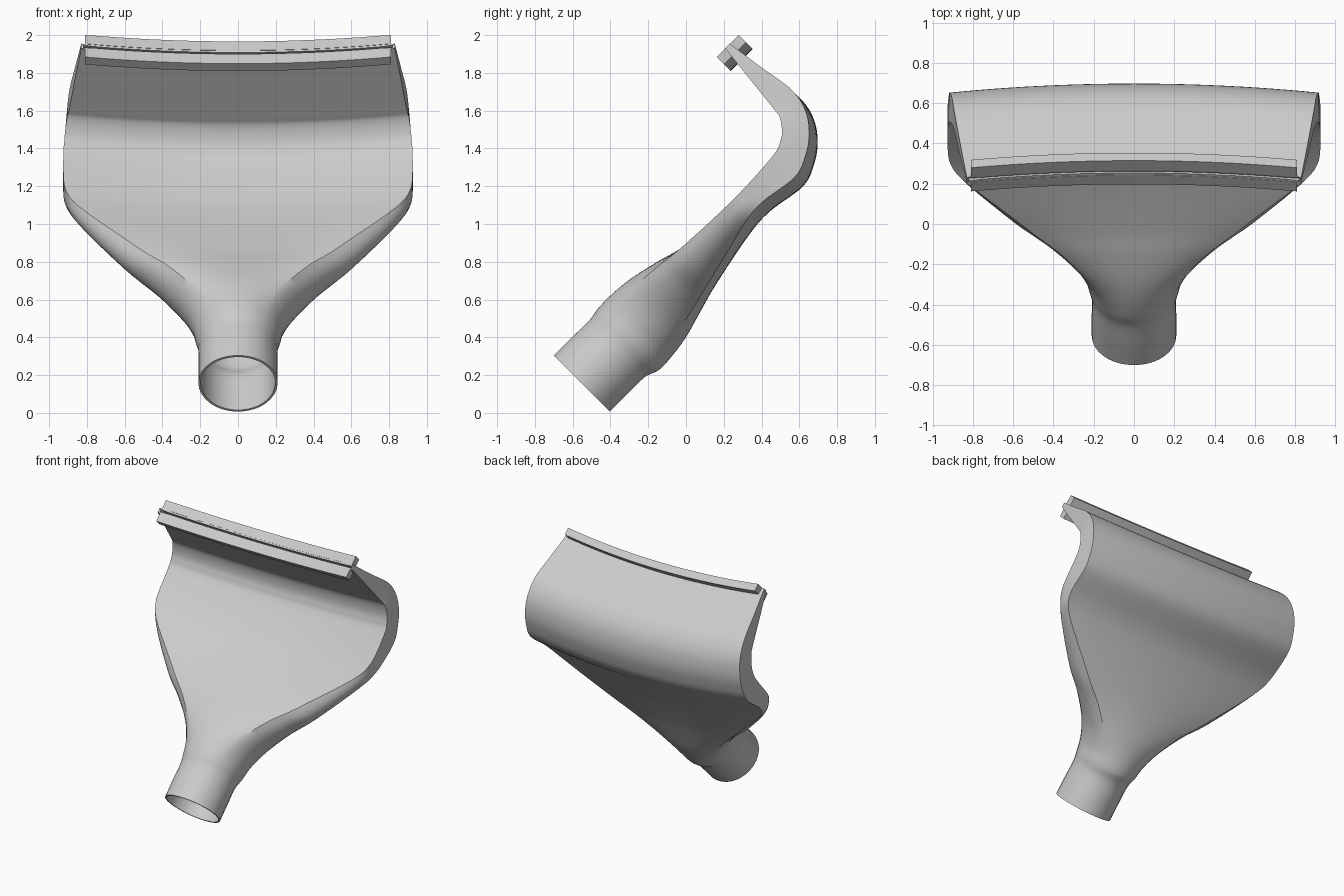
import bpy, bmesh, math
from mathutils import Vector

cube = bpy.data.objects.get("Cube")
if cube:
    bpy.data.objects.remove(cube)

grey = bpy.data.materials.new("light_grey")
grey.use_nodes = True
grey.diffuse_color = (0.6, 0.6, 0.6, 1)
grey.node_tree.nodes["Principled BSDF"].inputs["Base Color"].default_value = (0.6, 0.6, 0.6, 1)

R = math.sqrt(0.5)
BOW = 0.076      # forward bow of the wide parts


def place(x, u, v):
    """Tilted frame: u runs up the body at 45 degrees, v is its front normal."""
    v += BOW * x * x
    return Vector((x, (u - v) * R, (u + v) * R))


def finish(name, bm):
    bmesh.ops.recalc_face_normals(bm, faces=bm.faces)
    mesh = bpy.data.meshes.new(name)
    bm.to_mesh(mesh)
    bm.free()
    mesh.materials.append(grey)
    obj = bpy.data.objects.new(name, mesh)
    bpy.context.collection.objects.link(obj)
    bpy.ops.object.select_all(action='DESELECT')
    obj.select_set(True)
    bpy.context.view_layer.objects.active = obj
    return obj


def loft(bm, rings, closed_ends):
    rows = [[bm.verts.new(p) for p in ring] for ring in rings]
    n = len(rows[0])
    for a, b in zip(rows, rows[1:]):
        for i in range(n):
            j = (i + 1) % n
            bm.faces.new((a[i], a[j], b[j], b[i]))
    if closed_ends:
        bm.faces.new(rows[0])
        bm.faces.new(rows[-1])


def spline(p, q, r, s, t):
    """Catmull-Rom blend of four stations."""
    return [b + 0.5 * t * (c - a + t * (2*a - 5*b + 4*c - d + t * (3*(b - c) + d - a)))
            for a, b, c, d in zip(p, q, r, s)]


# Hollow body stations: front u, front v, back u, back v, half width, squareness
def straight(u, front, back, width, square):
    return (u, front, u, back, width, square)


stations = [
    straight(-.28, .71, .29, .21, 0),
    straight(-.15, .71, .29, .21, 0),
    straight(-.02, .708, .288, .21, 0),
    straight(.06, .72, .262, .225, 0),
    straight(.16, .722, .265, .25, .06),
    straight(.29, .71, .285, .32, .2),
    straight(.45, .675, .33, .46, .35),
    straight(.6, .635, .37, .62, .5),
    straight(.9, .575, .43, .86, .85),
    straight(1.07, .56, .44, .918, 1),
    (1.294, .573, 1.287, .41, .925, 1),
    (1.368, .598, 1.414, .453, .92, 1),
    (1.416, .634, 1.511, .525, .915, 1),
    (1.457, .693, 1.58, .626, .905, 1),
    (1.467, .753, 1.605, .757, .892, 1),
    (1.489, .96, 1.575, .96, .862, 1),
    (1.511, 1.166, 1.546, 1.166, .83, 1),
]


def unit_outline(steps_wide=24, steps_side=8):
    """Matching (round, square) points round a unit section."""
    pts = []
    for side in range(4):
        steps = steps_side if side % 2 else steps_wide
        turn = side * math.pi / 2
        c, s = round(math.cos(turn)), round(math.sin(turn))
        for i in range(steps):
            k = 2 * i / steps - 1
            ang = k * math.pi / 4
            rx, ry = math.sin(ang), math.cos(ang)
            pts.append(((rx*c + ry*s, ry*c - rx*s), (k*c + s, c - k*s)))
    return pts


outline = unit_outline()


def section(st):
    fu, fv, bu, bv, width, square = st
    square = min(max(square, 0), 1)
    ring = []
    for rnd, sqr in outline:
        x = rnd[0] + (sqr[0] - rnd[0]) * square
        d = (1 + rnd[1] + (sqr[1] - rnd[1]) * square) / 2
        ring.append(place(x * width, bu + (fu - bu) * d, bv + (fv - bv) * d))
    return ring


rings = []
last = len(stations) - 1
for i in range(last):
    four = [stations[min(max(i + k, 0), last)] for k in (-1, 0, 1, 2)]
    rings += [section(spline(*four, k / 6)) for k in range(6)]
rings.append(section(stations[last]))

bm = bmesh.new()
loft(bm, rings, False)
body = finish("nozzle_body", bm)
wall = body.modifiers.new("wall", 'SOLIDIFY')
wall.thickness = 0.012
wall.offset = -1
bpy.ops.object.modifier_apply(modifier="wall")
bpy.ops.object.shade_smooth_by_angle(angle=math.radians(32))

# Bowed rim bars on both sides of the slot
for name, low, high in (("lower_rim_bar", 1.447, 1.511), ("upper_rim_bar", 1.546, 1.613)):
    bm = bmesh.new()
    corners = ((low, 1.113), (high, 1.113), (high, 1.168), (low, 1.168))
    loft(bm, [[place(0.81 * k / 16, u, v) for u, v in corners] for k in range(-16, 17)], True)
    finish(name, bm)
    bpy.ops.object.shade_smooth_by_angle(angle=math.radians(30))
